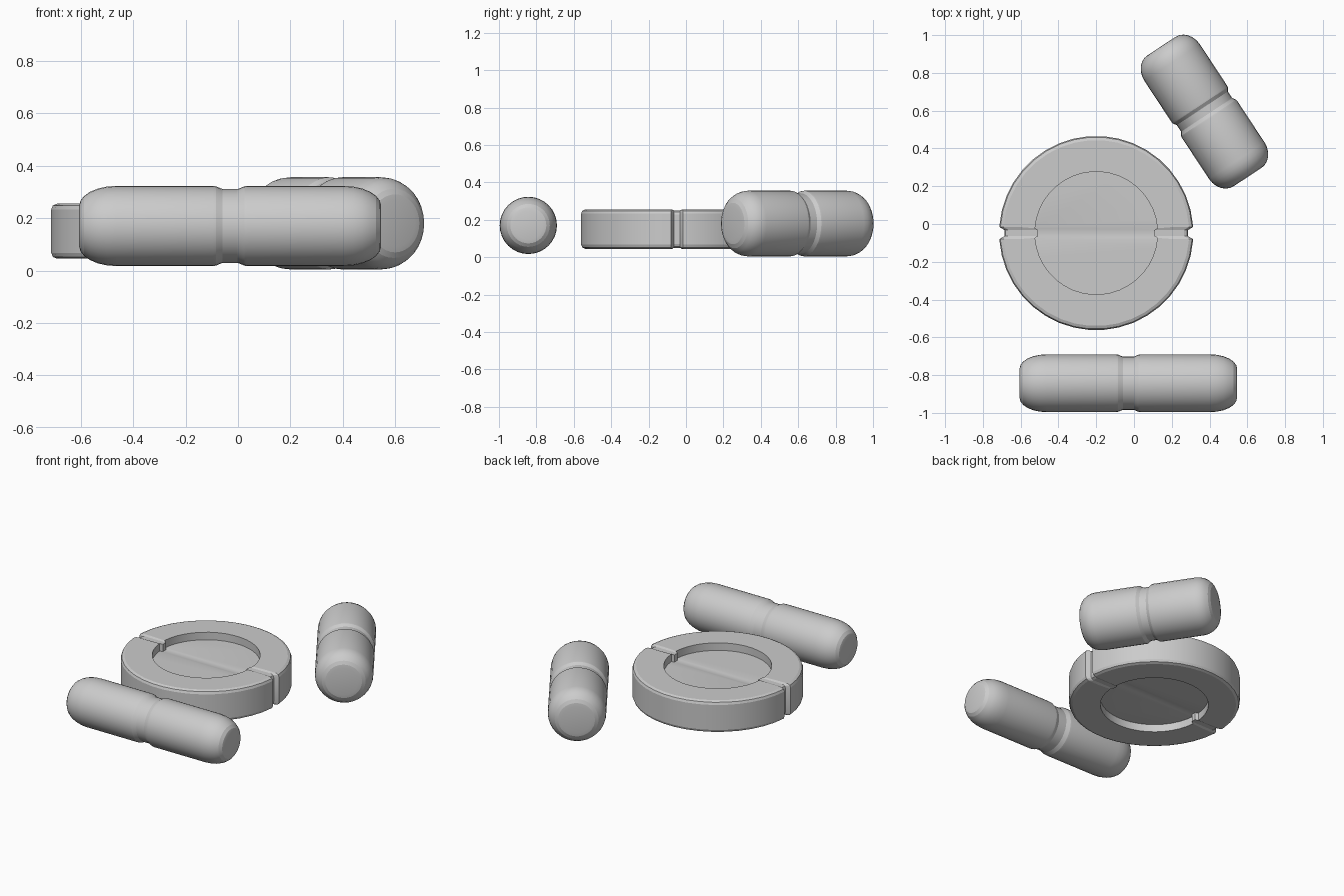
import bpy, bmesh, math
from mathutils import Matrix, Vector

if "Cube" in bpy.data.objects:
    bpy.data.objects.remove(bpy.data.objects["Cube"])


def lathe(profile, sides, phase=0.0):
    """Revolve (radius, height) points about z and cap both ends."""
    bm = bmesh.new()
    rings = []
    for r, z in profile:
        rings.append([bm.verts.new((r * math.cos(phase + math.tau * i / sides),
                                    r * math.sin(phase + math.tau * i / sides), z))
                      for i in range(sides)])
    for a, b in zip(rings, rings[1:]):
        for i in range(sides):
            j = (i + 1) % sides
            bm.faces.new((a[i], a[j], b[j], b[i]))
    bm.faces.new(rings[0][::-1])
    bm.faces.new(rings[-1])
    return bm


def add_object(name, bm, matrix):
    bmesh.ops.recalc_face_normals(bm, faces=bm.faces)
    mesh = bpy.data.meshes.new(name)
    bm.to_mesh(mesh)
    bm.free()
    obj = bpy.data.objects.new(name, mesh)
    obj.matrix_world = matrix
    bpy.context.collection.objects.link(obj)
    bpy.context.view_layer.objects.active = obj
    obj.select_set(True)
    bpy.ops.object.shade_smooth_by_angle(angle=math.radians(15))
    obj.select_set(False)


def capsule(name, radius, half, centre, angle):
    # Rounded end, straight body and waist groove, mirrored about the middle
    end_r, end_len = radius * 0.5, half * 0.25
    upper = [(radius * 0.92, half * 0.05), (radius * 0.935, half * 0.06),
             (radius * 0.99, half * 0.095), (radius, half * 0.115)]
    for i in range(7):
        t = math.pi / 2 * i / 6
        upper.append((radius - end_r + end_r * math.cos(t),
                      half - end_len + end_len * math.sin(t)))
    profile = [(r, -z) for r, z in reversed(upper)] + upper
    bm = lathe(profile, 32)
    mat = (Matrix.Translation(centre) @ Matrix.Rotation(angle, 4, 'Z')
           @ Matrix.Rotation(math.pi / 2, 4, 'Y'))
    add_object(name, bm, mat)


# Two capsules lying on their sides
capsule("long_capsule", 0.153, 0.576, (-0.03, -0.843, 0.17), 0)
capsule("short_capsule", 0.176, 0.415, (0.373, 0.595, 0.18), math.radians(-56.6))

# Round tablet with a shallow dish on both faces
R, H, DISH, DEPTH = 0.514, 0.105, 0.325, 0.05
upper = [(R, H - 0.022), (R - 0.006, H - 0.007), (R - 0.022, H),
         (DISH, H), (DISH, H - DEPTH)]
bm = lathe([(r, -z) for r, z in reversed(upper)] + upper, 40, math.pi / 40)

# Score line: cut a narrow strip and shrink it towards the centre
for y in (-0.032, -0.016, 0.016, 0.032):
    bmesh.ops.bisect_plane(bm, geom=bm.verts[:] + bm.edges[:] + bm.faces[:],
                           plane_co=Vector((0, y, 0)), plane_no=Vector((0, 1, 0)))
for v in bm.verts:
    if abs(v.co.y) < 0.017:
        v.co.x *= 0.948
        v.co.z *= 0.948
add_object("scored_tablet", bm, Matrix.Translation((-0.2, -0.048, 0.15)))
